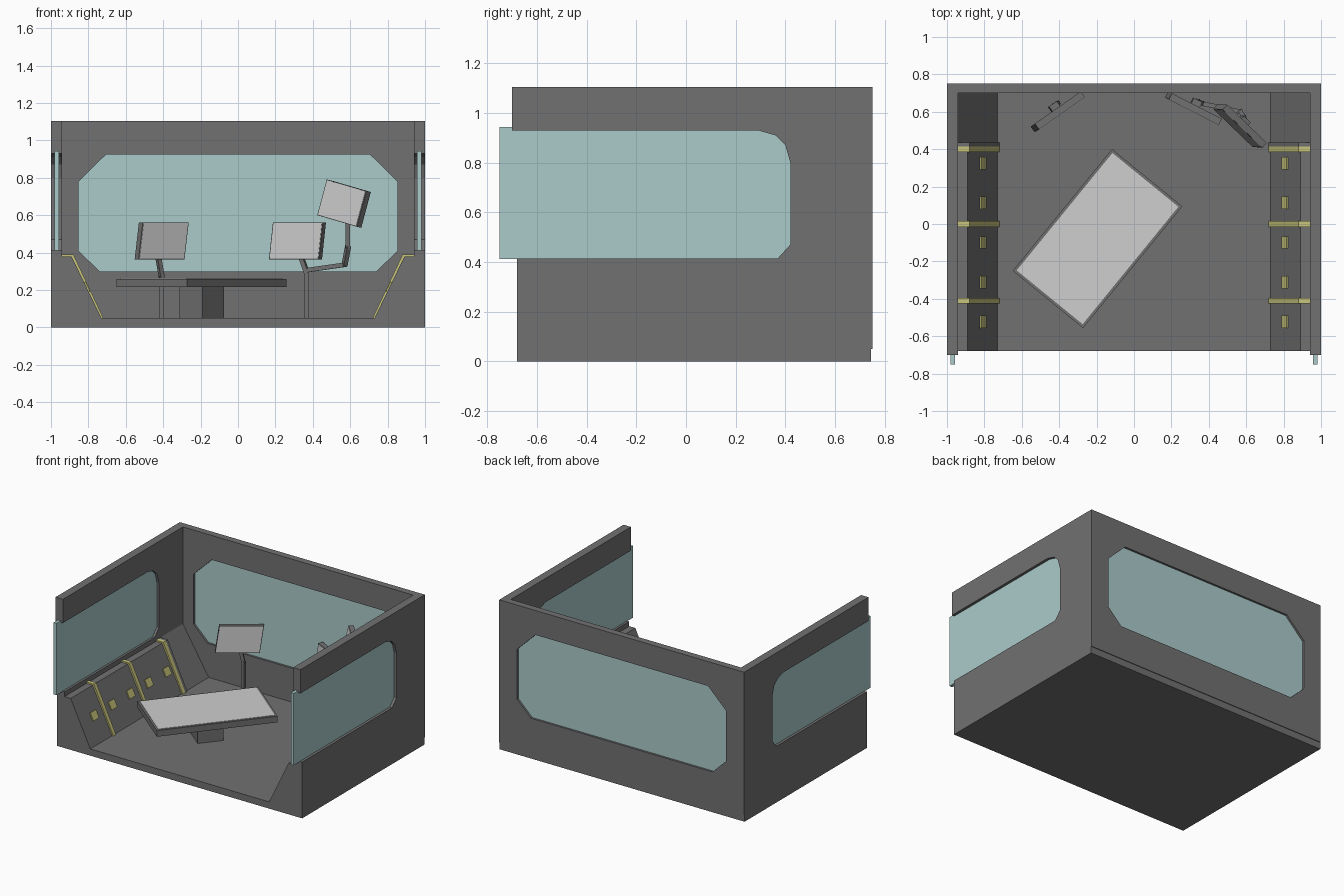
import bpy, bmesh
from math import radians
from mathutils import Vector, Matrix

if "Cube" in bpy.data.objects:
    bpy.data.objects.remove(bpy.data.objects["Cube"])


def material(name, rgb):
    m = bpy.data.materials.new(name)
    m.diffuse_color = (*rgb, 1)
    m.use_nodes = True
    m.node_tree.nodes["Principled BSDF"].inputs["Base Color"].default_value = m.diffuse_color
    return m


GREY = material("hull grey", (0.165, 0.165, 0.165))
GLASS = material("pale teal glass", (0.41, 0.60, 0.595))
WHITE = material("display light grey", (0.62, 0.62, 0.62))
YELLOW = material("console yellow", (0.58, 0.56, 0.20))


def finish(bm, name, mat):
    bmesh.ops.recalc_face_normals(bm, faces=bm.faces)
    me = bpy.data.meshes.new(name)
    bm.to_mesh(me)
    bm.free()
    me.materials.append(mat)
    ob = bpy.data.objects.new(name, me)
    bpy.context.collection.objects.link(ob)
    return ob


def prism(name, pts, axis, lo, hi, mat, sx=1):
    """Extrude a profile: axis 'x' takes (y, z), 'y' takes (x, z); sx=-1 mirrors in x."""
    bm = bmesh.new()
    place = (lambda p, d: (sx * d, p[0], p[1])) if axis == 'x' else (lambda p, d: (sx * p[0], d, p[1]))
    a = [bm.verts.new(place(p, lo)) for p in pts]
    b = [bm.verts.new(place(p, hi)) for p in pts]
    bm.faces.new(a)
    bm.faces.new(b)
    for i in range(len(pts)):
        j = (i + 1) % len(pts)
        bm.faces.new((a[i], a[j], b[j], b[i]))
    return finish(bm, name, mat)


def box(name, size, mat, mw):
    bm = bmesh.new()
    bmesh.ops.create_cube(bm, size=1, matrix=mw @ Matrix.Diagonal((*size, 1)))
    return finish(bm, name, mat)


def rod(name, pts, r=0.012):
    """Thin square tube segments along a path."""
    for p, q in zip(pts, pts[1:]):
        p, q = Vector(p), Vector(q)
        d = q - p
        mw = Matrix.Translation((p + q) / 2) @ d.to_track_quat('Z', 'Y').to_matrix().to_4x4()
        box(name, (2 * r, 2 * r, d.length + r), GREY, mw)


def rot(deg, ax):
    return Matrix.Rotation(radians(deg), 4, ax)


# Floor
box("floor", (2, 1.425, 0.05), GREY, Matrix.Translation((0, 0.0325, 0.025)))

# Side walls with a window slot open to the front, and consoles along them
wall = [(-0.68, 0.05), (0.75, 0.05), (0.75, 1.105), (-0.70, 1.105), (-0.70, 0.93), (0.29, 0.93),
        (0.36, 0.91), (0.40, 0.87), (0.42, 0.80), (0.42, 0.47), (0.37, 0.415), (-0.68, 0.415)]
pane = [(-0.75, 0.412), (0.45, 0.412), (0.45, 0.943), (-0.75, 0.943)]
console = [(0.94, 0.05), (0.73, 0.05), (0.89, 0.38), (0.94, 0.38)]
rib = [(0.94, 0.05), (0.72, 0.05), (0.88, 0.39), (0.94, 0.39)]
corner = [(0.94, 0.05), (0.73, 0.05), (0.94, 0.39)]
along, out = Vector((0.436, 0.9)), Vector((-0.9, 0.436))
mid = Vector((0.81, 0.215))
key = [mid + along * a + out * o for a, o in ((-0.03, -0.005), (0.03, -0.005), (0.03, 0.008), (-0.03, 0.008))]
half_back = [(0, 0.05), (0.94, 0.05), (0.94, 1.105), (0, 1.105), (0, 0.925), (0.705, 0.925),
             (0.853, 0.78), (0.853, 0.41), (0.74, 0.30), (0, 0.30)]
for s, side in ((-1, "left"), (1, "right")):
    prism(side + "_wall", wall, 'x', 0.94, 1.0, GREY, s)
    prism(side + "_window", pane, 'x', 0.957, 0.98, GLASS, s)
    prism(side + "_console", console, 'y', -0.68, 0.42, GREY, s)
    prism(side + "_console_end", rib, 'y', 0.415, 0.437, GREY, s)
    prism(side + "_corner_slope", corner, 'y', 0.43, 0.70, GREY, s)
    for y in (-0.41, 0, 0.40):
        prism(side + "_console_rib", rib, 'y', y - 0.015, y + 0.015, YELLOW, s)
    for i in range(5):
        y = 0.325 - 0.212 * i
        prism(side + "_console_key", key, 'y', y - 0.033, y + 0.033, YELLOW, s)
    # Back wall half around the eight-sided window
    prism(side + "_back_wall", half_back, 'y', 0.70, 0.75, GREY, s)

# Back window
box("back_window", (1.74, 0.02, 0.66), GLASS, Matrix.Translation((0, 0.725, 0.61)))

# Turned table with a light top
turn = Matrix.Translation((-0.195, -0.078, 0)) @ rot(50.8, 'Z')
box("table_slab", (0.84, 0.485, 0.045), GREY, turn @ Matrix.Translation((0, 0, 0.2375)))
box("table_display", (0.81, 0.455, 0.006), WHITE, turn @ Matrix.Translation((0, 0, 0.26)))
box("table_pedestal", (0.18, 0.16, 0.17), GREY, turn @ Matrix.Translation((0, 0, 0.133)))


# Monitors: grey case, light screen plate on the front, mount block behind
def monitor(name, loc, yaw, roll=0.0, tilt=0.0, shear=0.0):
    mw = Matrix.Translation(loc) @ rot(yaw, 'Z') @ rot(-tilt, 'X') @ rot(roll, 'Y')
    sh = Matrix.Identity(4)
    sh[0][2] = shear
    mw = mw @ sh
    box(name + "_case", (0.30, 0.036, 0.198), GREY, mw)
    box(name + "_screen", (0.29, 0.006, 0.19), WHITE, mw @ Matrix.Translation((0, -0.017, 0)))
    box(name + "_mount", (0.05, 0.035, 0.05), GREY, mw @ Matrix.Translation((0, 0.032, 0)))


monitor("left_monitor", (-0.408, 0.60, 0.463), 35, shear=0.14)
monitor("right_monitor", (0.318, 0.62, 0.463), -27, shear=0.12)
monitor("upper_monitor", (0.567, 0.525, 0.662), -42, roll=12, tilt=9)

# Stands and arm
rod("left_stand", [(-0.408, 0.645, 0.05), (-0.408, 0.645, 0.27), (-0.425, 0.635, 0.37), (-0.425, 0.635, 0.46)])
rod("right_stand", [(0.365, 0.645, 0.05), (0.365, 0.645, 0.30), (0.34, 0.655, 0.37), (0.335, 0.655, 0.46)])
rod("upper_arm", [(0.36, 0.645, 0.305), (0.57, 0.60, 0.335), (0.588, 0.57, 0.43), (0.588, 0.555, 0.65)])
